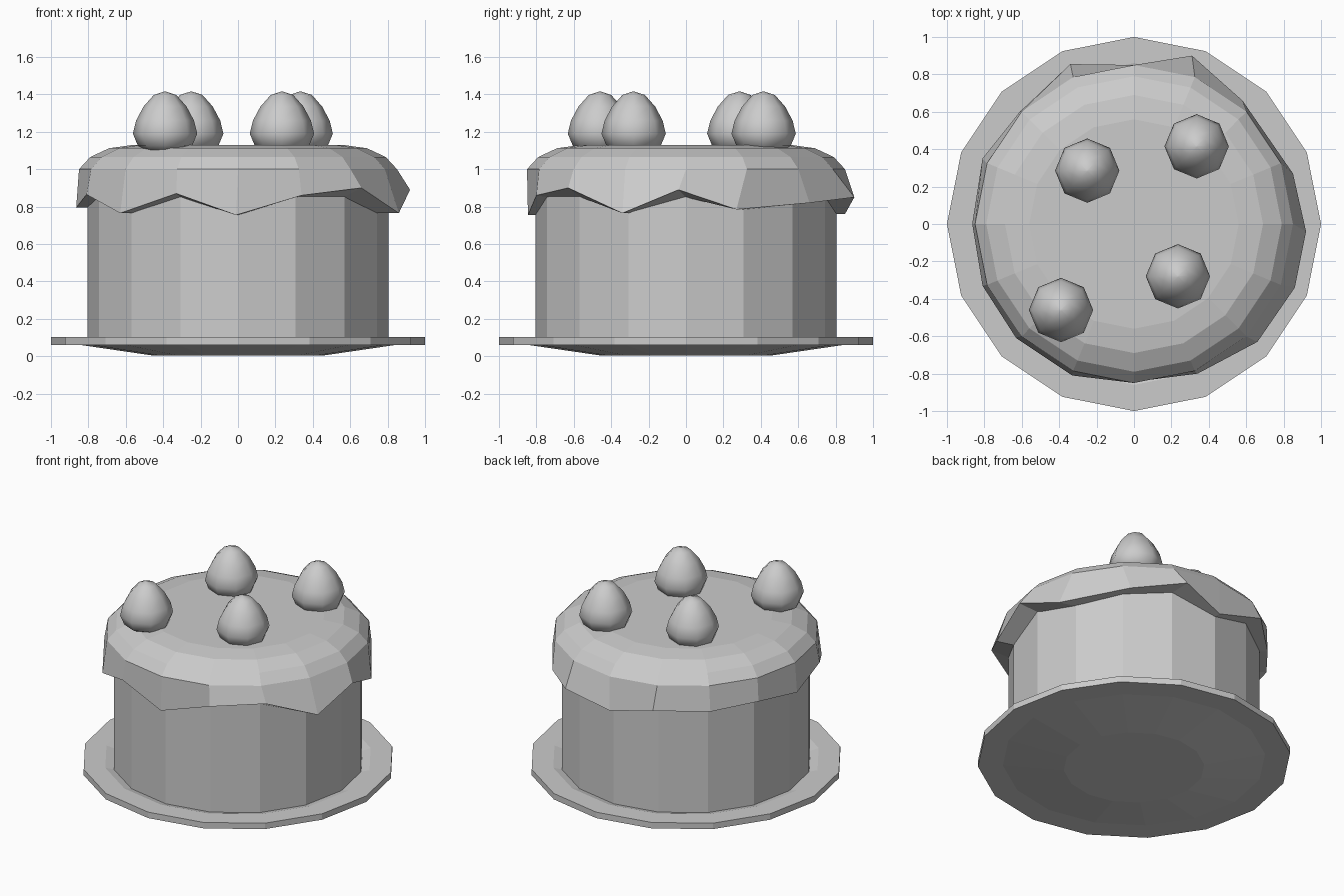
import bpy, math

if "Cube" in bpy.data.objects:
    bpy.data.objects.remove(bpy.data.objects["Cube"])


def mesh_from_rings(name, rings, smooth=False, cap_start=True, cap_end=True):
    """Bridge equal-sized rings of points, listed bottom to top, with quads."""
    n = len(rings[0])
    verts = [p for ring in rings for p in ring]
    faces = []
    for r in range(len(rings) - 1):
        for i in range(n):
            j = (i + 1) % n
            faces.append((r * n + i, r * n + j, (r + 1) * n + j, (r + 1) * n + i))
    if cap_start:
        faces.append(tuple(reversed(range(n))))
    if cap_end:
        faces.append(tuple(range((len(rings) - 1) * n, len(rings) * n)))
    me = bpy.data.meshes.new(name)
    me.from_pydata(verts, [], faces)
    me.polygons.foreach_set("use_smooth", [smooth] * len(me.polygons))
    ob = bpy.data.objects.new(name, me)
    bpy.context.collection.objects.link(ob)
    return ob


def ring(r, z, n=16):
    return [(r * math.cos(2 * math.pi * i / n), r * math.sin(2 * math.pi * i / n), z)
            for i in range(n)]


def lathe(name, profile, n=16, smooth=False):
    return mesh_from_rings(name, [ring(r, z, n) for r, z in profile], smooth)


# Plate with a shallow foot and a thin rim
lathe("plate", [(0.45, 0.003), (0.84, 0.06), (1.0, 0.06), (1.0, 0.102),
                (0.86, 0.102), (0.80, 0.085)])

# Sponge body
lathe("cake_body", [(0.805, 0.08), (0.805, 1.0)])

# Icing: irregular drip edge, counter-clockwise from +x
drip = [(0.92, -0.04, 0.89), (0.85, 0.27, 0.785), (0.58, 0.66, 0.82), (0.31, 0.90, 0.85),
        (0.0, 0.85, 0.76), (-0.34, 0.855, 0.85), (-0.61, 0.60, 0.82), (-0.81, 0.35, 0.85),
        (-0.865, 0.0, 0.795), (-0.81, -0.33, 0.865), (-0.63, -0.61, 0.765), (-0.33, -0.81, 0.87),
        (-0.01, -0.845, 0.755), (0.34, -0.80, 0.86), (0.66, -0.63, 0.90), (0.86, -0.34, 0.765)]
underside = [(x, y, min(d[2], 0.85)) for (x, y, _), d in zip(ring(0.795, 0), drip)]
mesh_from_rings("icing", [underside, drip, ring(0.85, 1.0), ring(0.79, 1.065),
                          ring(0.69, 1.112), ring(0.56, 1.13)], cap_start=False)

# Strawberries
berry = [(0.005, 1.083), (0.08, 1.09), (0.145, 1.125), (0.172, 1.19), (0.155, 1.26),
         (0.115, 1.335), (0.06, 1.397), (0.005, 1.415)]
for k, (x, y) in enumerate([(-0.25, 0.285), (0.335, 0.415), (0.235, -0.28), (-0.39, -0.46)]):
    ob = lathe(f"strawberry_{k + 1}", berry, 8, smooth=True)
    ob.location = (x, y, 0)
